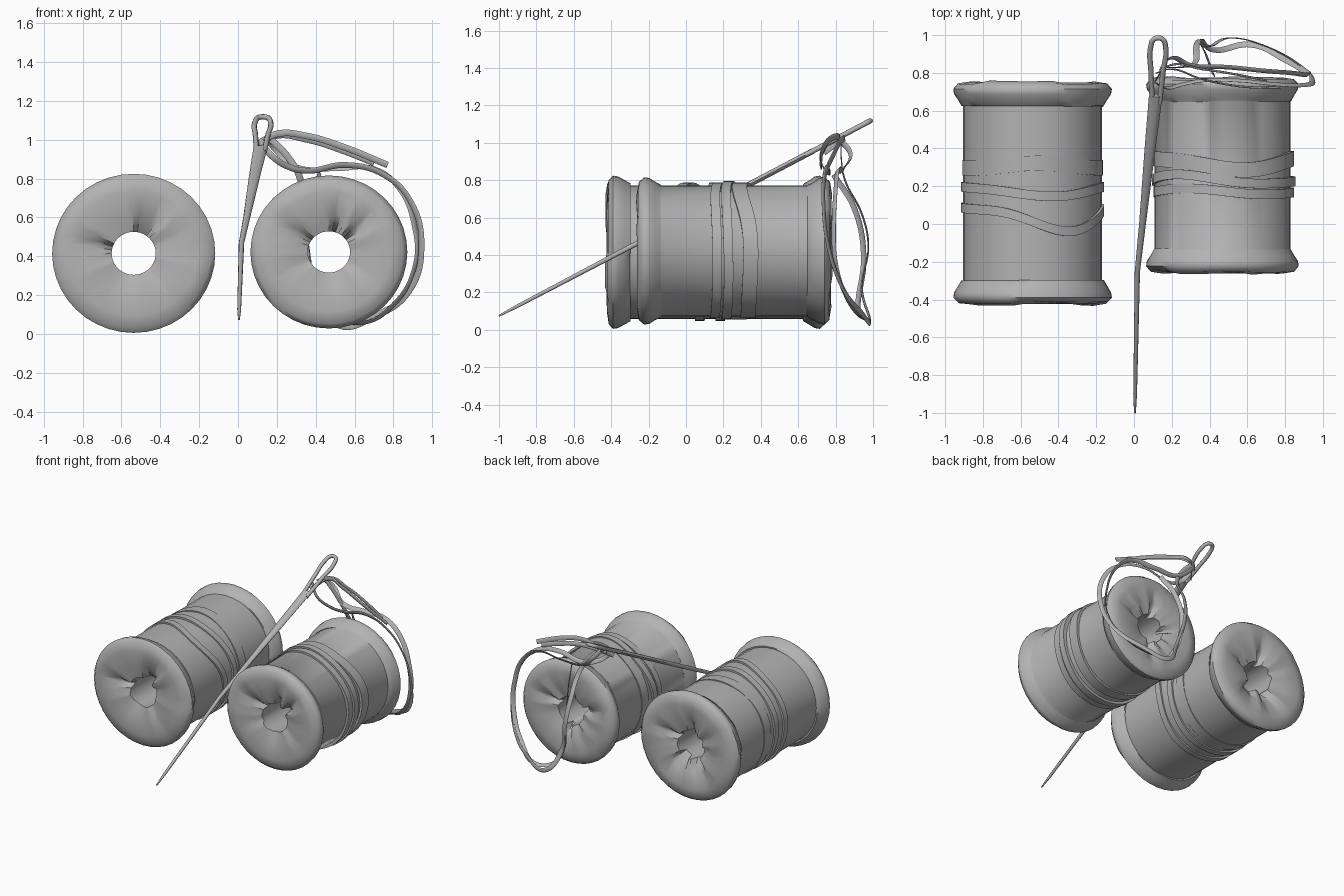
import bpy, bmesh, math, random
from mathutils import Vector

random.seed(4)
if "Cube" in bpy.data.objects:
    bpy.data.objects.remove(bpy.data.objects["Cube"], do_unlink=True)

grey = bpy.data.materials.new("plain grey")
grey.use_nodes = True
grey.diffuse_color = (0.45, 0.45, 0.45, 1)
grey.node_tree.nodes["Principled BSDF"].inputs["Base Color"].default_value = (0.45, 0.45, 0.45, 1)


def finish(obj, angle=50):
    bpy.ops.object.select_all(action='DESELECT')
    obj.select_set(True)
    bpy.context.view_layer.objects.active = obj
    if obj.type == 'CURVE':
        bpy.ops.object.convert(target='MESH')
        obj = bpy.context.view_layer.objects.active
    obj.data.materials.clear()
    obj.data.materials.append(grey)
    bpy.ops.object.shade_smooth_by_angle(angle=math.radians(angle))


def loft(name, rings, closed=False, angle=50):
    """Join equal rings of points; closed links the last ring to the first."""
    bm = bmesh.new()
    loops = [[bm.verts.new(p) for p in ring] for ring in rings]
    n = len(loops[0])
    pairs = list(zip(loops, loops[1:]))
    if closed:
        pairs.append((loops[-1], loops[0]))
    else:
        bm.faces.new(loops[0])
        bm.faces.new(loops[-1])
    for a, b in pairs:
        for i in range(n):
            j = (i + 1) % n
            bm.faces.new((a[i], a[j], b[j], b[i]))
    bmesh.ops.recalc_face_normals(bm, faces=bm.faces)
    mesh = bpy.data.meshes.new(name)
    bm.to_mesh(mesh)
    bm.free()
    obj = bpy.data.objects.new(name, mesh)
    bpy.context.collection.objects.link(obj)
    finish(obj, angle)


def tube(name, points, depth, extrude=0.0):
    """Smooth curve through points, as a round tube or a flat ribbon."""
    curve = bpy.data.curves.new(name, 'CURVE')
    curve.dimensions = '3D'
    curve.bevel_depth, curve.extrude = depth, extrude
    curve.bevel_resolution = 0 if extrude else 2
    curve.resolution_u = 8
    curve.use_fill_caps = True
    spline = curve.splines.new('BEZIER')
    spline.bezier_points.add(len(points) - 1)
    for bp, p in zip(spline.bezier_points, points):
        bp.co = p
        bp.handle_left_type = bp.handle_right_type = 'AUTO'
    obj = bpy.data.objects.new(name, curve)
    bpy.context.collection.objects.link(obj)
    finish(obj)


SIDES = 40
SQUASH = 0.975   # spools are slightly flattened in height
# Flange profile: radius as a share of the rim, distance in from the end, fold strength
FLANGE = [(0.27, 0.035, 1.0), (0.50, 0.014, 0.3), (0.78, 0.007, 0.06), (0.94, 0.018, 0),
          (1.0, 0.045, 0), (0.99, 0.072, 0), (0.94, 0.105, 0), (0.90, 0.134, 0)]


def around(cx, cz, r, a, y):
    return (cx + r * math.cos(a), y, cz + SQUASH * r * math.sin(a))


def spool(name, cx, cz, rim, body, y0, y1):
    def end_rings(y, sign):
        # Radial folds that deepen towards the hole, and a slightly lumpy rim
        fold = [random.choice((0, 0.01, 0.02, 0.08)) for _ in range(SIDES // 2)]
        lumps = [random.uniform(-0.006, 0.006) for _ in range(SIDES // 4)]
        rings = []
        for share, inset, strength in FLANGE:
            rings.append([around(cx, cz, rim * share, math.tau * i / SIDES,
                                 y + sign * (inset + fold[i // 2] * strength
                                             + lumps[i // 4] * (0.5 < share < 0.99)))
                          for i in range(SIDES)])
        rings.append([around(cx, cz, body, math.tau * i / SIDES, y + sign * 0.136)
                      for i in range(SIDES)])
        return rings
    loft(name, end_rings(y0, 1) + end_rings(y1, -1)[::-1], closed=True)


def band(name, cx, cz, r, y, width, dip=0.0, phase=0.0, lift=0.012):
    """Flat thread wrap round a spool, with one sagging stretch."""
    rings = []
    for i in range(56):
        a = math.tau * i / 56
        mid = y + dip * max(0, math.cos(a - phase)) ** 4 + 0.008 * math.sin(2 * a + phase)
        out = r + lift + 0.003 * math.sin(5 * a)
        section = [(r - 0.01, -1), (out, -1), (out, 1), (r - 0.01, 1)]
        rings.append([around(cx, cz, q, a, mid + s * width / 2) for q, s in section])
    loft(name, rings, closed=True, angle=30)


# Spools
spool("right_spool", -0.537, 0.415, 0.42, 0.367, -0.435, 0.76)
spool("left_spool", 0.468, 0.422, 0.404, 0.36, -0.268, 0.785)

# Thread wraps
band("right_wrap_front", -0.537, 0.415, 0.367, 0.08, 0.05, -0.12, 1.0)
band("right_wrap_middle", -0.537, 0.415, 0.367, 0.19, 0.05, -0.04, 1.2)
band("right_wrap_back", -0.537, 0.415, 0.367, 0.29, 0.08, 0.04, 1.5, 0.005)
band("left_wrap_front", 0.475, 0.422, 0.36, 0.16, 0.05, 0.03, 2.0)
band("left_wrap_middle", 0.475, 0.422, 0.36, 0.22, 0.05, 0.04, 2.2, 0.02)
band("left_wrap_back", 0.475, 0.422, 0.36, 0.34, 0.08, -0.05, 1.2)

# Needle shaft: x, y, half width, half thickness
across = Vector((0, -0.469, 0.883))
shaft = []
for x, y, w, t in [(0.005, -1, 0.005, 0.005), (0.006, -0.9, 0.01, 0.01),
                   (0.018, -0.25, 0.014, 0.014), (0.045, 0.0, 0.018, 0.015),
                   (0.085, 0.4, 0.029, 0.016), (0.115, 0.68, 0.036, 0.016)]:
    centre = Vector((x, y, 0.075 + (y + 1) * 0.525))
    shaft.append([centre + Vector((w * math.cos(math.tau * i / 10), 0, 0))
                  + across * t * math.sin(math.tau * i / 10) for i in range(10)])
loft("needle_shaft", shaft)

# Needle eye
tube("needle_eye", [(0.097, 0.64, 0.936), (0.09, 0.8, 1.02), (0.089, 0.94, 1.094),
                    (0.108, 0.98, 1.115), (0.148, 0.98, 1.115),
                    (0.167, 0.94, 1.094), (0.153, 0.8, 1.02),
                    (0.135, 0.64, 0.936)], 0.014)

# Loose thread: from the eye, round the end of the spool and back
main_loop = [(0.11, 0.75, 1.0), (0.17, 0.72, 0.92), (0.26, 0.74, 0.86), (0.36, 0.76, 0.84),
             (0.55, 0.76, 0.87), (0.75, 0.74, 0.82), (0.89, 0.735, 0.68), (0.945, 0.76, 0.45),
             (0.88, 0.84, 0.22), (0.70, 0.94, 0.09), (0.52, 0.985, 0.045),
             (0.40, 0.94, 0.22), (0.35, 0.975, 0.45), (0.33, 0.94, 0.62),
             (0.32, 0.85, 0.80), (0.25, 0.83, 0.92), (0.15, 0.83, 1.02)]
second_loop = [(0.14, 0.82, 1.02), (0.20, 0.88, 0.94), (0.30, 0.84, 0.86), (0.50, 0.83, 0.85),
               (0.70, 0.81, 0.85), (0.83, 0.80, 0.75), (0.91, 0.79, 0.55), (0.915, 0.80, 0.36),
               (0.80, 0.87, 0.15), (0.62, 0.95, 0.055), (0.45, 0.92, 0.12),
               (0.36, 0.95, 0.40), (0.38, 0.90, 0.65), (0.42, 0.79, 0.83)]
upper_tail = [(0.12, 0.80, 0.99), (0.20, 0.82, 1.03), (0.35, 0.77, 1.02),
              (0.55, 0.73, 0.96), (0.77, 0.72, 0.87)]
upper_strand = [(0.10, 0.74, 0.95), (0.19, 0.84, 1.02), (0.36, 0.82, 1.0),
                (0.55, 0.79, 0.94), (0.70, 0.76, 0.88)]
for name, path in [("thread_main_loop", main_loop), ("thread_second_loop", second_loop),
                   ("thread_upper_tail", upper_tail), ("thread_upper_strand", upper_strand)]:
    tube(name, path, 0.003, 0.014)
